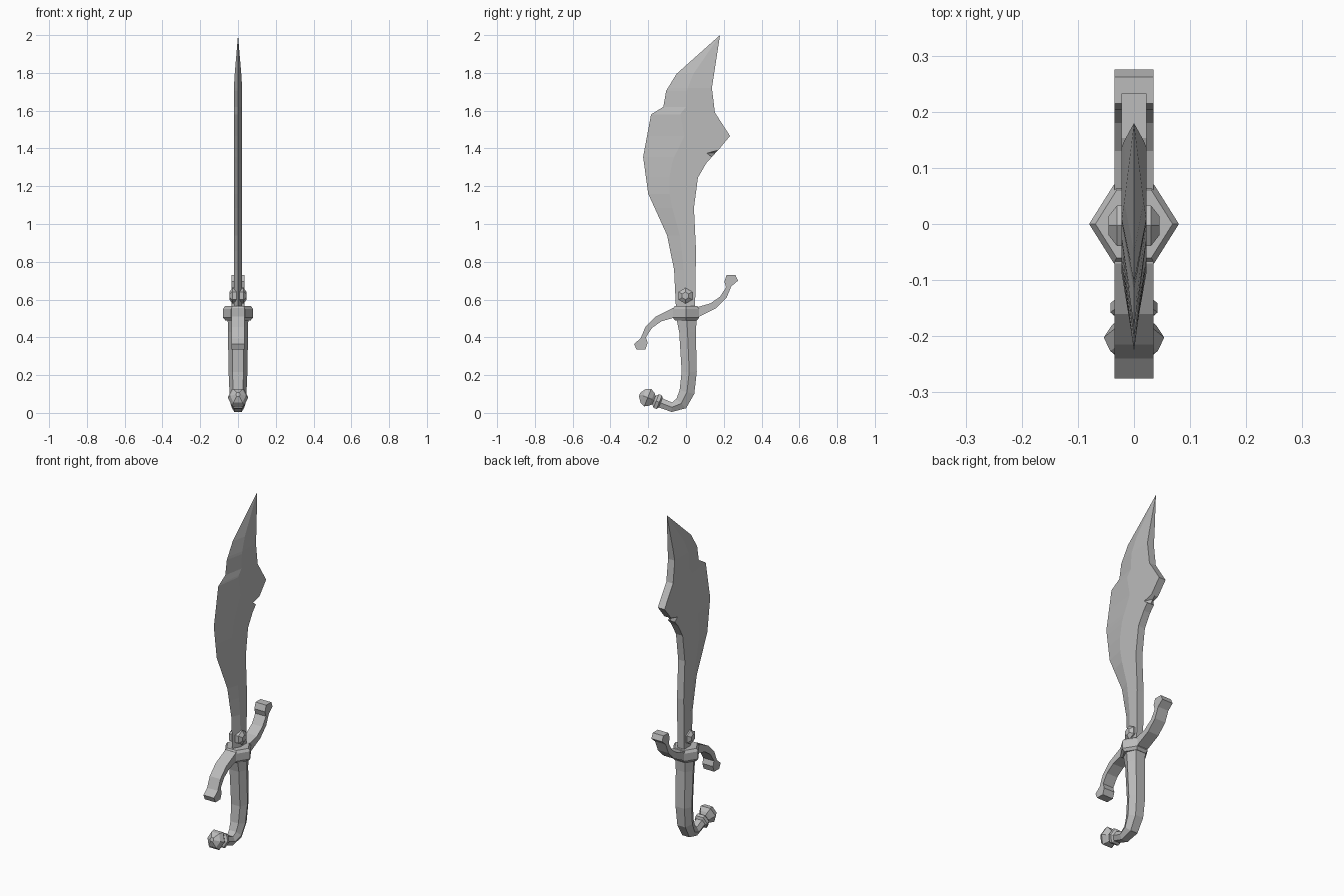
import bpy, bmesh, math
from mathutils import Vector

cube = bpy.data.objects.get("Cube")
if cube:
    bpy.data.objects.remove(cube)

steel = bpy.data.materials.new("plain grey")
steel.use_nodes = True
grey = (0.5, 0.5, 0.5, 1)
steel.diffuse_color = grey
steel.node_tree.nodes["Principled BSDF"].inputs["Base Color"].default_value = grey


def finish(name, bm):
    bmesh.ops.remove_doubles(bm, verts=bm.verts, dist=0.0004)
    bmesh.ops.recalc_face_normals(bm, faces=bm.faces)
    mesh = bpy.data.meshes.new(name)
    bm.to_mesh(mesh)
    bm.free()
    mesh.materials.append(steel)
    obj = bpy.data.objects.new(name, mesh)
    bpy.context.collection.objects.link(obj)
    return obj


def loft(name, rings):
    """Skin closed rings of equal size and cap both ends."""
    bm = bmesh.new()
    loops = [[bm.verts.new(p) for p in ring] for ring in rings]
    n = len(loops[0])
    for a, b in zip(loops, loops[1:]):
        for i in range(n):
            j = (i + 1) % n
            bm.faces.new((a[i], a[j], b[j], b[i]))
    bm.faces.new(loops[0])
    bm.faces.new(loops[-1])
    return finish(name, bm)


def extrude_x(name, outline, half):
    """Extrude a (y, z) outline across x."""
    return loft(name, [[(x, y, z) for y, z in outline] for x in (-half, half)])


def edge_at(points, z):
    for (y0, z0), (y1, z1) in zip(points, points[1:]):
        if z0 <= z <= z1:
            return y0 + (y1 - y0) * (z - z0) / (z1 - z0)
    return points[-1][0]


# Blade: sharp front edge, bevelled cheeks, thick spine
front = [(-.053, .55), (-.063, .757), (-.10, .94), (-.20, 1.16), (-.227, 1.355),
         (-.185, 1.58), (-.12, 1.62), (-.105, 1.705), (-.05, 1.795), (.18, 2)]
spine = [(.048, .55), (.053, .86), (.042, 1.085), (.063, 1.245), (.106, 1.32),
         (.155, 1.375), (.17, 1.39), (.233, 1.466), (.153, 1.59), (.137, 1.72), (.18, 2)]
rings = []
for z in sorted({p[1] for p in front + spine}):
    f, s = edge_at(front, z), edge_at(spine, z)
    w = .022 * min(1, (2 - z) / .26)
    m = f + (s - f) * .45
    side = .11 if z == 1.375 else s     # small bite in each spine corner
    rings.append([(0, f, z), (w, m, z), (w, side, z), (0, s, z), (-w, side, z), (-w, m, z)])
loft("blade", rings)

# Guard arms: one curled profile, turned half a circle for the other arm
arm = [(0, .56), (-.07, .555), (-.16, .51), (-.215, .455), (-.24, .395), (-.275, .365),
       (-.262, .335), (-.215, .335), (-.203, .37), (-.212, .40), (-.18, .45),
       (-.13, .485), (-.06, .505), (0, .505)]
extrude_x("guard_front_arm", arm, .035)
extrude_x("guard_back_arm", [(-y, 1.065 - z) for y, z in arm], .035)

# Guard collar: pointed hexagonal block with chamfered rims
hexagon = [(.08, 0), (.036, .07), (-.036, .07), (-.08, 0), (-.036, -.07), (.036, -.07)]
loft("guard_collar", [[(x * k, y * k, z) for x, y in hexagon]
                      for k, z in ((.84, .49), (1, .505), (1, .55), (.86, .565))])


def sweep(name, stations):
    """Hexagonal tube along stations of (y, z, half width in x, half depth)."""
    rings = []
    for i, (y, z, w, d) in enumerate(stations):
        a, b = stations[max(i - 1, 0)], stations[min(i + 1, len(stations) - 1)]
        t = Vector((b[0] - a[0], b[1] - a[1])).normalized()
        ny, nz = -t.y * d, t.x * d
        rings.append([(w * sx, y + ny * sd, z + nz * sd) for sx, sd in
                      ((1, 0), (.58, 1), (-.58, 1), (-1, 0), (-.58, -1), (.58, -1))])
    return loft(name, rings)


# Grip: flattened hexagonal handle curling forward at the bottom
sweep("grip", [(.003, .51, .055, .055), (.008, .43, .053, .044), (.017, .217, .05, .04),
               (.005, .11, .045, .04), (-.025, .05, .04, .036), (-.075, .03, .034, .025),
               (-.14, .055, .03, .026)])

# Pommel: flared collar and faceted ball along the grip's final direction
start, axis = Vector((-.13, .052)), Vector((-.93, .37)).normalized()
stops = [(0, .022), (.012, .042), (.03, .042), (.042, .026), (.055, .04),
         (.078, .054), (.104, .042), (.124, .012)]
sweep("pommel", [(*(start + axis * t), r, r * .92) for t, r in stops])

# Gem: faceted stud through the base of the blade
loft("gem", [[(x, -.003 + r * math.sin(i * math.pi / 3), .62 + r * math.cos(i * math.pi / 3))
              for i in range(6)]
             for x, r in ((-.045, .02), (-.03, .042), (.03, .042), (.045, .02))])
